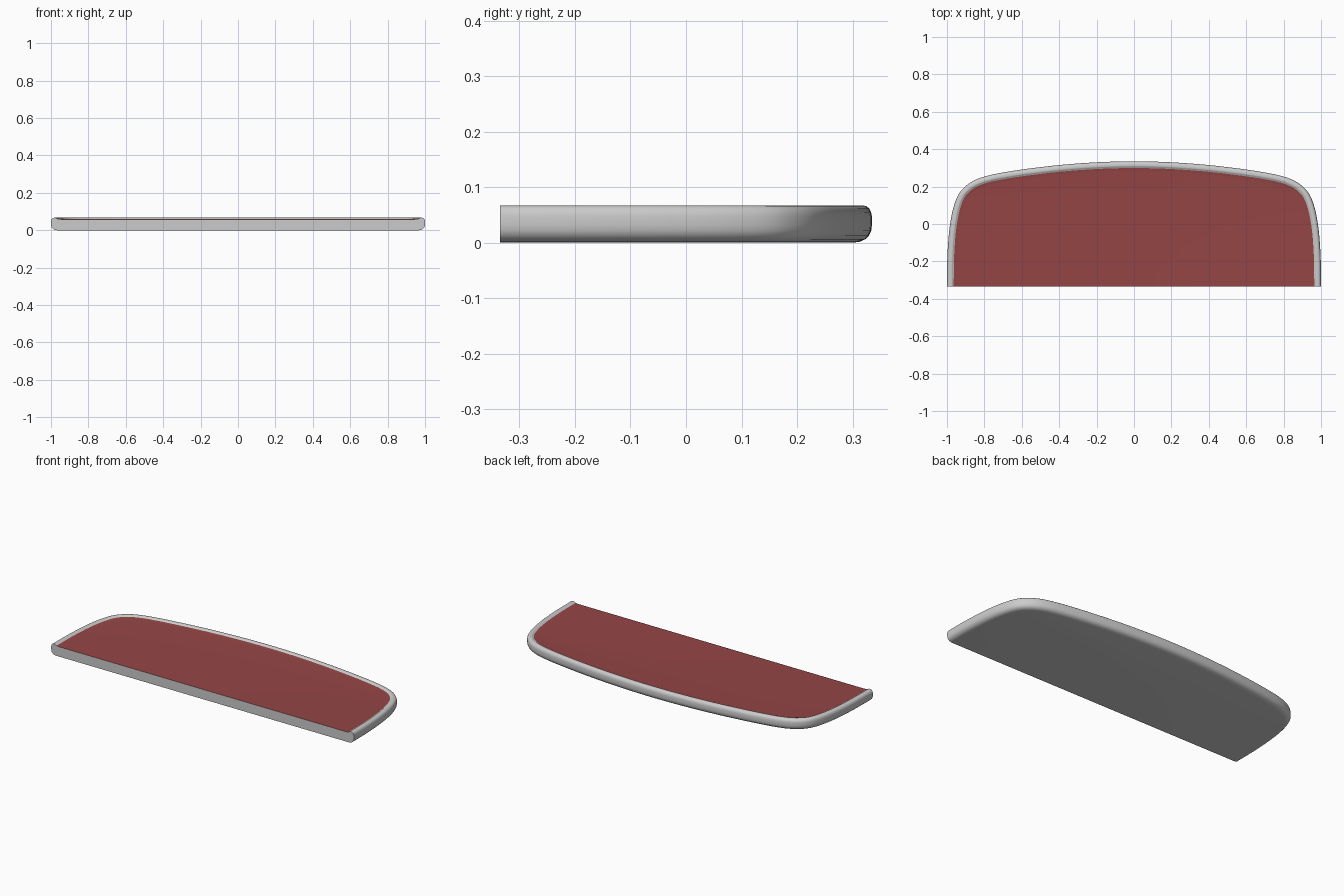
import bpy, bmesh, math
from mathutils import Vector

if "Cube" in bpy.data.objects:
    bpy.data.objects.remove(bpy.data.objects["Cube"])

# Half outline from the straight front end of the side to the middle of the back
HALF = [(1, -.335), (.998, -.18), (.986, -.02), (.962, .1), (.927, .175),
        (.86, .23), (.75, .266), (.5, .304), (.25, .327), (0, .335)]
# Cross-section as (inset from outline, height), from underside to panel edge
RIM = [(.034, 0), (.022, .0015), (.012, .006), (.005, .013), (.001, .022), (0, .032),
       (0, .047), (.0015, .055), (.005, .0615), (.010, .0655), (.016, .067),
       (.024, .067), (.028, .066), (.031, .063), (.036, .061)]
PANEL = [(.036, .061), (.045, .0595), (.058, .0585)]


def smooth_outline(half, steps=8):
    pts = [Vector(p) for p in half]
    pts += [Vector((-p.x, p.y)) for p in reversed(pts[:-1])]
    ext = [2 * pts[0] - pts[1]] + pts + [2 * pts[-1] - pts[-2]]
    out = []
    for i in range(1, len(ext) - 2):
        a, b, c, d = ext[i - 1:i + 3]
        # Tangents scaled to spacing keep the uneven points smooth
        l0, l1, l2 = (b - a).length, (c - b).length, (d - c).length
        m1 = (c - a) / (l0 + l1) * l1
        m2 = (d - b) / (l1 + l2) * l1
        for s in range(steps):
            t = s / steps
            out.append(b * (2*t**3 - 3*t*t + 1) + m1 * (t**3 - 2*t*t + t)
                       + c * (3*t*t - 2*t**3) + m2 * (t**3 - t*t))
    return out + [pts[-1]]


OUTLINE = smooth_outline(HALF)


def ring(bm, inset, z):
    n, verts = len(OUTLINE), []
    for i, p in enumerate(OUTLINE):
        t = (OUTLINE[min(i + 1, n - 1)] - OUTLINE[max(i - 1, 0)]).normalized()
        q = p + Vector((-t.y, t.x)) * inset
        y = -.335 if i in (0, n - 1) else q.y
        verts.append(bm.verts.new((q.x, y, z)))
    return verts


def bridge(bm, rings):
    for a, b in zip(rings, rings[1:]):
        for i in range(len(a) - 1):
            bm.faces.new((a[i], a[i + 1], b[i + 1], b[i]))


def fill_across(bm, r, up):
    n = len(r)
    for i in range(n // 2):
        f = [r[i], r[i + 1], r[n - 2 - i], r[n - 1 - i]]
        f = list(dict.fromkeys(f))
        if len(f) > 2:
            bm.faces.new(f if up else f[::-1])


def finish(bm, name):
    mesh = bpy.data.meshes.new(name)
    bm.to_mesh(mesh)
    bm.free()
    ob = bpy.data.objects.new(name, mesh)
    bpy.context.collection.objects.link(ob)
    bpy.ops.object.select_all(action='DESELECT')
    ob.select_set(True)
    bpy.context.view_layer.objects.active = ob
    bpy.ops.object.shade_smooth_by_angle(angle=math.radians(40))
    return ob


# Tray body: rounded rim, flat underside and flat cut front
bm = bmesh.new()
rings = [ring(bm, *p) for p in RIM]
bridge(bm, rings)
fill_across(bm, rings[0], False)
lip = [bm.verts.new((s * (1 - i), -.335, z)) for s in (-1, 1)
       for i, z in (PANEL[1:] if s < 0 else PANEL[:0:-1])]
bm.faces.new([r[-1] for r in rings] + lip + [r[0] for r in reversed(rings)]).normal_update()
bm.normal_update()
for f in bm.faces:
    if len(f.verts) > 4 and f.normal.y > 0:
        f.normal_flip()
finish(bm, "tray_body")

# Red panel, slightly dished inside the rim
bm = bmesh.new()
rings = [ring(bm, *p) for p in PANEL]
bridge(bm, rings)
fill_across(bm, rings[-1], True)
panel = finish(bm, "red_panel")
red = bpy.data.materials.new("red")
red.diffuse_color = (.30, .06, .06, 1)
red.use_nodes = True
red.node_tree.nodes["Principled BSDF"].inputs["Base Color"].default_value = red.diffuse_color
panel.data.materials.append(red)
